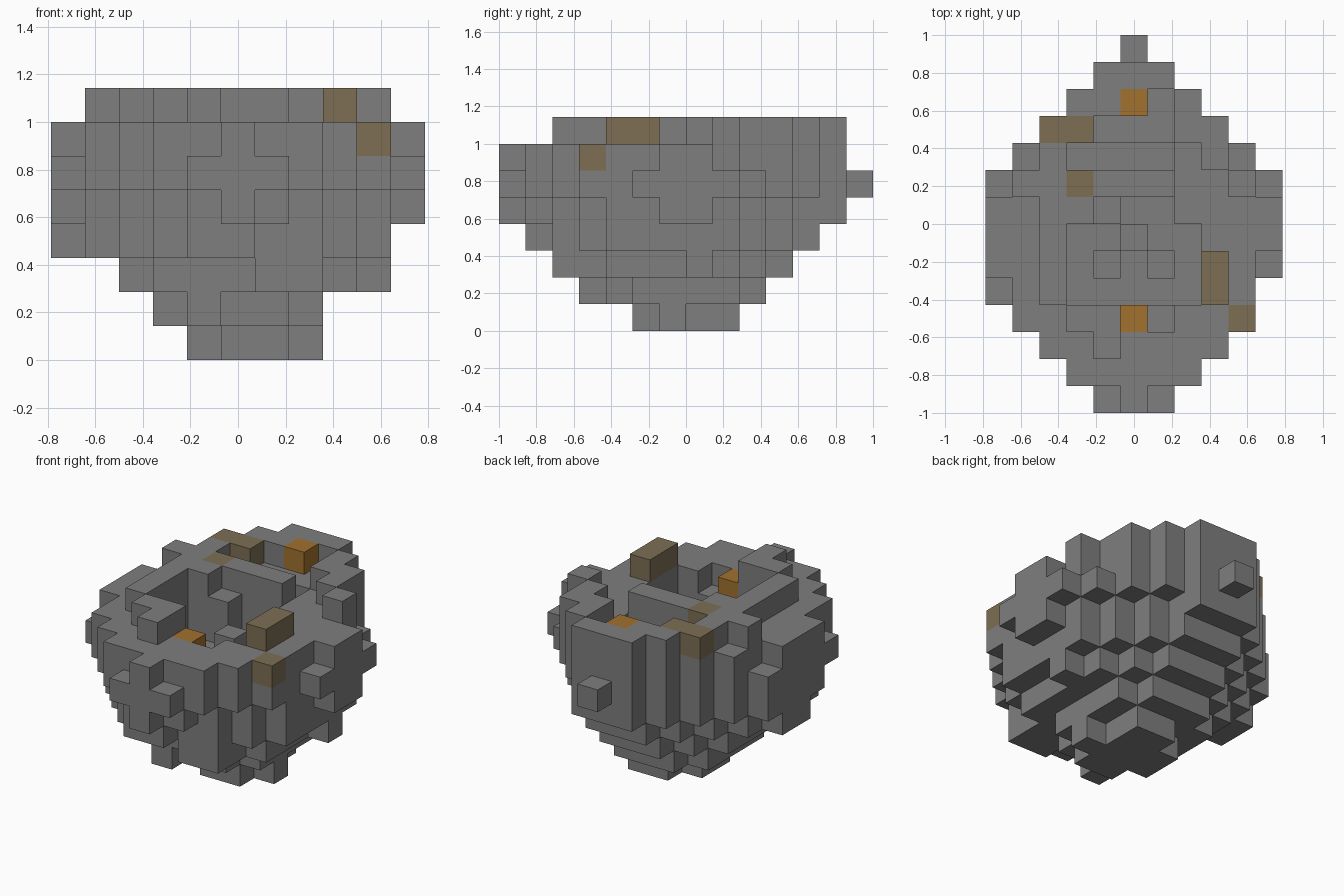
import bpy
import bmesh
from mathutils import Vector

cube = bpy.data.objects.get("Cube")
if cube:
    bpy.data.objects.remove(cube, do_unlink=True)

UNIT = 1 / 7            # edge of one cubic block
MID = 5                 # middle column
ORIGIN = Vector((-5.5, -7, 0))


def box(xs, ys, zs):
    """Cells of a box; each range is (first, last) inclusive or one index."""
    spans = [range(r[0], r[1] + 1) if isinstance(r, tuple) else (r,) for r in (xs, ys, zs)]
    return {(x, y, z) for x in spans[0] for y in spans[1] for z in spans[2]}


def slab(z, half, front, back):
    """One layer with a diamond outline whose sides are cut off at a half width."""
    cells = set()
    for y in range(14):
        reach = min(half, y - front, back - y)
        if reach >= 0:
            cells |= box((MID - reach, MID + reach), y, z)
    return cells


# Tapered body, built up in layers from the narrow foot to the wide rim
cells = box((5, 6), (5, 8), 0) | box(4, (6, 7), 0) | box(7, 6, 0)
cells |= slab(1, 2, 3, 10) - box(5, 3, 1) - box(5, 10, 1) | box(4, 3, 1)
cells |= slab(2, 3, 1, 11) - box((4, 5), (1, 2), 2) - box(5, 11, 2) | box((6, 7), 2, 2) | box(9, 7, 2)
cells |= slab(3, 4, 0, 12) - box((5, 6), 0, 3) - box(6, 1, 3) - box(5, 12, 3) | box(0, (6, 7), 3)
cells |= slab(4, 4, 0, 13) - box(5, 13, 4)
cells |= slab(5, 4, -1, 13)
cells |= slab(6, 4, -1, 13) - box(5, 13, 6) - box(4, 0, 6) - box(6, 0, 6)

# Recesses under and over the back corner
for step in range(3):
    cells -= box(9 - step, 9 + step, 4)
cells -= box(9, 9, 6)

# Side bulges and single knobs
cells |= box(0, (5, 7), (4, 6)) | box(10, (6, 7), (4, 6))
cells |= box(0, 4, 5) | box(0, 8, (4, 5)) | box(10, 5, 5) | box(10, 8, 5)

# Sunken crater with an uneven floor, and a trench behind its back wall
cells -= box((2, 7), (4, 6), (5, 6)) | box((4, 6), 7, (5, 6))
cells -= box(4, 5, 4) | box(6, 5, 4) | box(6, 3, 6) | box((3, 6), 9, 6)
cells |= box(4, 7, (5, 6)) | box(5, 6, 5)

# Raised rim pieces on the top layer
cells |= box(4, (2, 3), 7) | box(3, 3, 7)
cells |= box(2, (4, 6), (5, 7)) | box(2, (7, 9), 7) | box(3, (7, 8), 7)
cells |= box((4, 6), 8, 7)
cells |= box(1, 8, 7) | box(9, 8, 7) | box(8, 9, 7)
cells |= box((7, 8), 10, 7) | box(7, 11, 7)
cells |= box((3, 4), 11, 7) | box((4, 6), 12, 7)

# Ore blocks set into the rim
dull = box(8, (4, 5), 7) | box(9, 3, 6) | box((2, 3), 10, 7) | box(3, 8, 7)
bright = box(5, 11, 7) | box(5, 3, 6)
cells |= dull | bright
stone = cells - dull - bright


def material(name, color):
    mat = bpy.data.materials.new(name)
    mat.use_nodes = True
    mat.diffuse_color = (*color, 1)
    bsdf = mat.node_tree.nodes["Principled BSDF"]
    bsdf.inputs["Base Color"].default_value = (*color, 1)
    bsdf.inputs["Roughness"].default_value = 0.9
    return mat


def build(name, part, mat):
    """Mesh the outer faces of a group of blocks."""
    bm = bmesh.new()
    for cell in sorted(part):
        for axis in range(3):
            for side in (-1, 1):
                normal = Vector((0, 0, 0))
                normal[axis] = side
                near = tuple(int(c + n) for c, n in zip(cell, normal))
                if near in cells:
                    continue
                u, v = Vector((0, 0, 0)), Vector((0, 0, 0))
                u[(axis + 1) % 3] = 0.5
                v[(axis + 2) % 3] = 0.5 * side
                center = Vector(cell) + Vector((0.5, 0.5, 0.5)) + normal / 2 + ORIGIN
                corners = (-u - v, u - v, u + v, v - u)
                bm.faces.new([bm.verts.new((center + c) * UNIT) for c in corners])
    bmesh.ops.remove_doubles(bm, verts=bm.verts, dist=UNIT / 100)
    mesh = bpy.data.meshes.new(name)
    bm.to_mesh(mesh)
    bm.free()
    mesh.materials.append(mat)
    bpy.context.collection.objects.link(bpy.data.objects.new(name, mesh))


build("rock_body", stone, material("grey stone", (0.21, 0.21, 0.21)))
build("dull_ore", dull, material("dull brown ore", (0.205, 0.158, 0.089)))
build("bright_ore", bright, material("orange ore", (0.355, 0.165, 0.028)))
